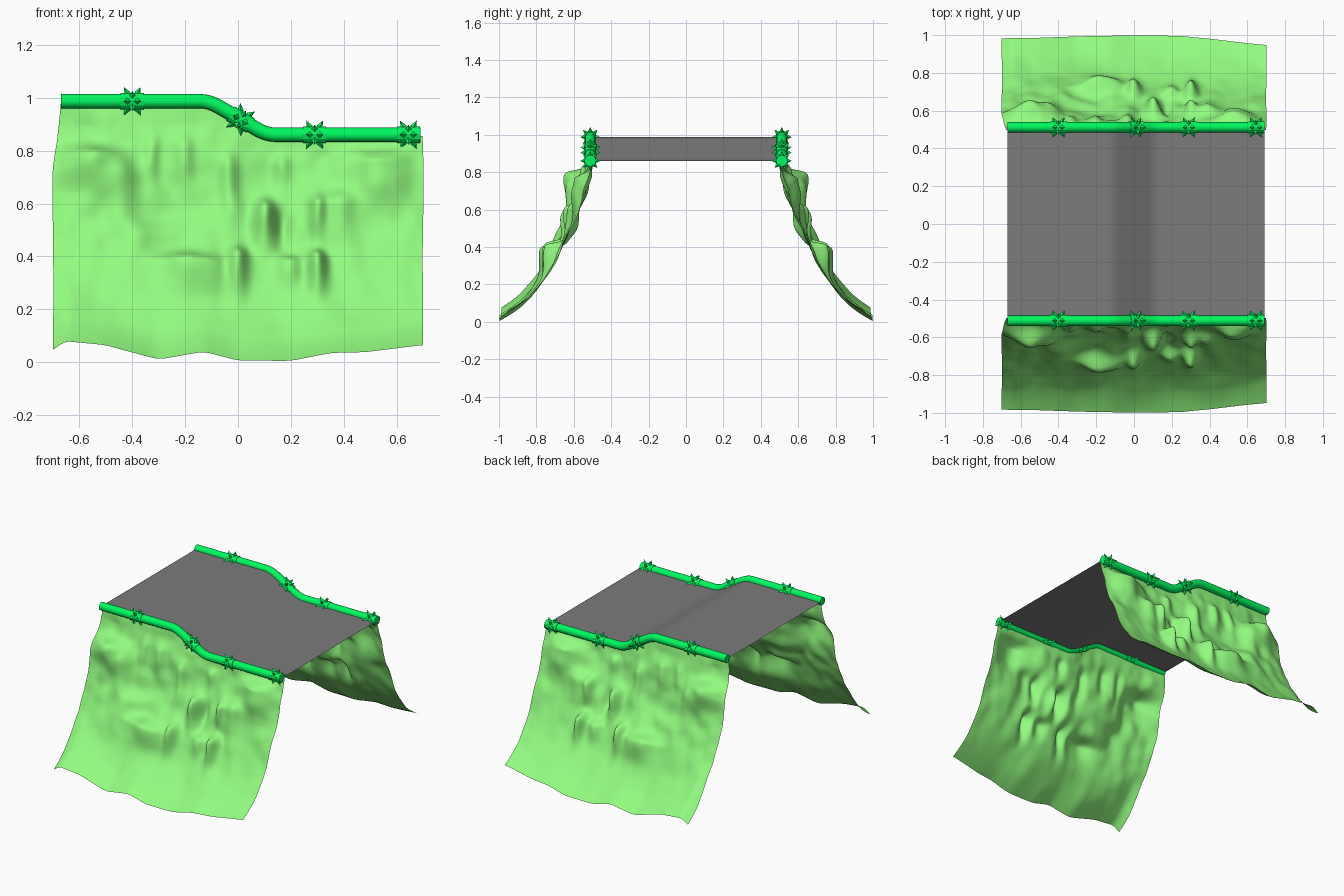
import bpy, bmesh, math
from mathutils import Vector, Matrix, noise

if "Cube" in bpy.data.objects:
    bpy.data.objects.remove(bpy.data.objects["Cube"])

X0, X1, RAIL_Y = -0.67, 0.69, -0.512


def material(name, rgb):
    m = bpy.data.materials.new(name)
    m.diffuse_color = (*rgb, 1)
    m.use_nodes = True
    m.node_tree.nodes["Principled BSDF"].inputs["Base Color"].default_value = m.diffuse_color
    return m


CLIFF = material("cliff_green", (0.29, 0.97, 0.215))
PIPE = material("pipe_green", (0.0, 0.95, 0.115))
ROAD = material("road_grey", (0.2, 0.2, 0.2))


def finish(bm, name, mat, mirror=False, angle=40):
    me = bpy.data.meshes.new(name)
    bm.to_mesh(me)
    bm.free()
    ob = bpy.data.objects.new(name, me)
    bpy.context.collection.objects.link(ob)
    me.materials.append(mat)
    bpy.ops.object.select_all(action='DESELECT')
    bpy.context.view_layer.objects.active = ob
    ob.select_set(True)
    bpy.ops.object.shade_smooth_by_angle(angle=math.radians(angle))
    if mirror:
        mod = ob.modifiers.new("Mirror", 'MIRROR')
        mod.use_axis = (False, True, False)
        mod.use_mirror_merge = False
    return ob


def lerp_table(pts, t):
    for (a, p), (b, q) in zip(pts, pts[1:]):
        if t <= b:
            return p + (q - p) * max(0, (t - a) / (b - a))
    return pts[-1][1]


def ramp(x):
    """Height of the road and rails along x: a straight slope with rounded bends."""
    return sum(lerp_table([(-0.108, 0.988), (0.108, 0.861)], x + o) for o in (-0.03, -0.015, 0, 0.015, 0.03)) / 5


def tilt(x):
    return Matrix.Rotation(-math.atan((ramp(x + 0.005) - ramp(x - 0.005)) / 0.01), 4, 'Y')


def grid(bm, rows):
    vs = [[bm.verts.new(p) for p in r] for r in rows]
    for r, s in zip(vs, vs[1:]):
        for i in range(len(r) - 1):
            bm.faces.new((r[i], r[i + 1], s[i + 1], s[i]))


path_x = [X0, -0.14, -0.125, -0.108, -0.09, -0.075, 0.075, 0.09, 0.108, 0.125, 0.14, X1]

# Road deck: a thin stepped sheet between the rails
bm = bmesh.new()
grid(bm, [[(x, y, ramp(x)) for x in path_x] for y in (-0.5, 0.5)])
finish(bm, "road_deck", ROAD, angle=5)

# Rails: round pipes swept along the ramp
bm = bmesh.new()
rings = []
for x in path_x:
    centre = Vector((x, RAIL_Y, ramp(x)))
    rings.append([bm.verts.new(centre + tilt(x) @ Vector((0, 0.027 * math.cos(a), 0.027 * math.sin(a))))
                  for a in (math.tau * k / 16 for k in range(16))])
for r, s in zip(rings, rings[1:]):
    for k in range(16):
        j = (k + 1) % 16
        bm.faces.new((r[k], r[j], s[j], s[k]))
bm.faces.new(rings[0])
bm.faces.new(rings[-1])
bmesh.ops.recalc_face_normals(bm, faces=bm.faces)
finish(bm, "rail_pipes", PIPE, mirror=True)


# Spiked collars clamped around the rails
def collar(name, x):
    place = Matrix.Translation((x, RAIL_Y, ramp(x))) @ tilt(x)
    bm = bmesh.new()
    bmesh.ops.create_cone(bm, cap_ends=True, segments=12, radius1=0.031, radius2=0.031, depth=0.088,
                          matrix=place @ Matrix.Rotation(math.pi / 2, 4, 'Y'))
    for row, lean, length, turn in ((-0.018, -0.5, 0.029, 0), (0, 0, 0.026, 0.5), (0.018, 0.5, 0.029, 0)):
        for k in range(4):
            m = (place @ Matrix.Rotation(math.pi / 2 * (k + turn), 4, 'X') @ Matrix.Translation((row, 0, 0.028))
                 @ Matrix.Rotation(lean, 4, 'Y') @ Matrix.Translation((0, 0, length / 2)))
            bmesh.ops.create_cone(bm, cap_ends=False, segments=4, radius1=0.013, radius2=0,
                                  depth=length, matrix=m)
    finish(bm, name, PIPE, mirror=True, angle=25)


for i, x in enumerate((-0.4, 0.01, 0.29, 0.645)):
    collar(f"spiked_collar_{i + 1}", x)

# Rocky slopes: concave sheet pushed out by bumps and noise
PROFILE = [(-0.04, 1.06), (0, 0.995), (0.05, 0.922), (0.12, 0.852), (0.21, 0.785), (0.31, 0.728), (0.42, 0.675),
           (0.54, 0.622), (0.66, 0.578), (0.78, 0.545), (0.89, 0.517), (1, 0.495)]
FOOT = [(-0.7, 0.04), (-0.66, 0.08), (-0.5, 0.065), (-0.3, 0.01), (-0.13, 0.04), (0, 0.006), (0.2, 0.005),
        (0.35, 0.035), (0.48, 0.038), (0.7, 0.065)]
# x, z, half width, half height, push outwards
BUMPS = [(-0.55, 0.75, 0.11, 0.13, 0.085), (-0.44, 0.68, 0.05, 0.18, 0.04), (-0.38, 0.46, 0.07, 0.15, 0.035),
         (-0.2, 0.58, 0.13, 0.10, -0.03), (-0.2, 0.36, 0.10, 0.10, 0.075),
         (-0.08, 0.35, 0.06, 0.09, 0.03), (0.0, 0.38, 0.035, 0.10, 0.07), (0.30, 0.37, 0.035, 0.10, 0.085),
         (0.2, 0.36, 0.05, 0.08, 0.05), (0.10, 0.56, 0.04, 0.12, 0.075), (0.30, 0.57, 0.03, 0.10, 0.05),
         (0.52, 0.73, 0.12, 0.15, 0.075), (0.39, 0.58, 0.06, 0.14, 0.045), (0.17, 0.5, 0.03, 0.07, -0.025),
         (-0.33, 0.8, 0.03, 0.12, 0.025), (-0.2, 0.8, 0.035, 0.11, 0.025), (-0.03, 0.72, 0.035, 0.15, 0.035),
         (0.17, 0.75, 0.03, 0.08, 0.025)]


def push(x, z, fade):
    d = 0
    for bx, bz, sx, sz, amp in BUMPS:
        h = sz * (0.45 if z > bz and amp > 0 else 1)
        d += amp * math.exp(-((x - bx) / sx) ** 2 - ((z - bz) / h) ** 2)
    d += 0.018 * noise.noise(Vector((x * 5, z * 5, 3.1)))
    d += 0.012 * noise.noise(Vector((x * 12, z * 11, 7.7))) * min(1, z * 2)
    return d * fade


NX, NZ = 160, 120
rows = []
for j in range(NZ + 1):
    t = j / NZ
    # soften the profile by averaging neighbouring samples
    y = sum(lerp_table(PROFILE, t + o) for o in (-0.04, -0.02, 0, 0.02, 0.04)) / 5
    fade = min(1, (1 - t) / 0.09) * min(1, 0.25 + t / 0.15)
    row = []
    for i in range(NX + 1):
        u = -0.7 + 1.4 * i / NX
        foot = sum(lerp_table(FOOT, u + o) for o in (-0.02, 0, 0.02)) / 3
        z = foot + (ramp(u) - 0.005 - foot) * t
        d = push(u, z, fade)
        edge = (1 - t) ** 3 * (0.05 * max(0, u - 0.25) / 0.45 + 0.03 * max(0, -u - 0.2))
        wob = 0.006 * noise.noise(Vector((u * 2, z * 7, 1.5)))
        x = u + wob * (1 - abs(u) ** 2) + (0.03 * max(0, t - 0.7) / 0.3 if u < 0 else 0) * abs(u) / 0.7
        row.append((x, max(-1, -(y + d - edge)), max(0, z + 0.45 * d * min(1, t * 4) * min(1, (1 - t) * 6))))
    rows.append(row)
bm = bmesh.new()
grid(bm, rows)
finish(bm, "rocky_slopes", CLIFF, mirror=True, angle=80)
